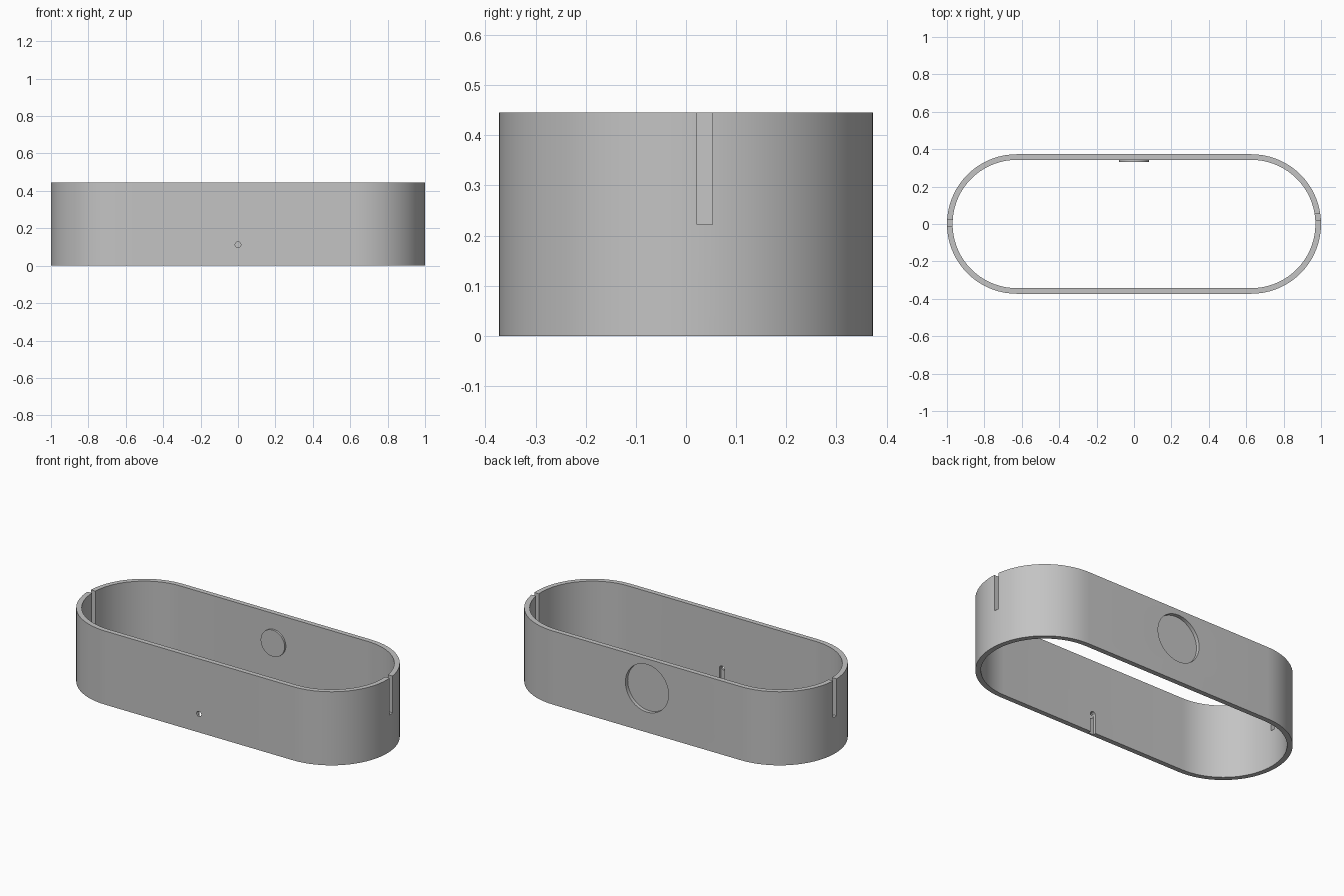
import bpy, bmesh, math

cube = bpy.data.objects.get("Cube")
if cube:
    bpy.data.objects.remove(cube, do_unlink=True)

HEIGHT = 0.445
STRAIGHT = 0.627     # half length of the straight sides
RADIUS = 0.373
WALL = 0.03
SEGMENTS = 36        # per rounded end

grey = bpy.data.materials.new("light_grey")
grey.use_nodes = True
colour = (0.55, 0.55, 0.55, 1)
grey.diffuse_color = colour
grey.node_tree.nodes["Principled BSDF"].inputs["Base Color"].default_value = colour


def add_object(name, bm):
    bmesh.ops.recalc_face_normals(bm, faces=bm.faces)
    mesh = bpy.data.meshes.new(name)
    bm.to_mesh(mesh)
    bm.free()
    mesh.materials.append(grey)
    obj = bpy.data.objects.new(name, mesh)
    bpy.context.collection.objects.link(obj)
    return obj


def stadium(radius):
    points = []
    for side in (1, -1):
        for i in range(SEGMENTS + 1):
            a = -math.pi / 2 + math.pi * i / SEGMENTS
            points.append((side * (STRAIGHT + radius * math.cos(a)),
                           side * radius * math.sin(a)))
    return points


def prism(name, points, to_3d, low, high):
    """Extrude a closed outline between two depths."""
    bm = bmesh.new()
    rings = [[bm.verts.new(to_3d(u, v, d)) for u, v in points] for d in (low, high)]
    n = len(points)
    for ring in rings:
        bm.faces.new(ring)
    for i in range(n):
        j = (i + 1) % n
        bm.faces.new((rings[0][i], rings[0][j], rings[1][j], rings[1][i]))
    return add_object(name, bm)


def along_y(u, v, d):
    return (u, d, v)


def along_x(u, v, d):
    return (d, u, v)


def arc(z, radius, sides, sweep=2 * math.pi):
    return [(radius * math.cos(sweep * i / sides), z + radius * math.sin(sweep * i / sides))
            for i in range(sides)]


def smooth(obj):
    bpy.ops.object.select_all(action='DESELECT')
    obj.select_set(True)
    bpy.context.view_layer.objects.active = obj
    bpy.ops.object.shade_smooth_by_angle(angle=math.radians(30))


# Open band with straight sides and rounded ends
bm = bmesh.new()
rings = [[bm.verts.new((x, y, z)) for x, y in stadium(r)]
         for r, z in ((RADIUS, 0), (RADIUS, HEIGHT),
                      (RADIUS - WALL, HEIGHT), (RADIUS - WALL, 0))]
count = len(rings[0])
for k in range(4):
    a, b = rings[k], rings[(k + 1) % 4]
    for i in range(count):
        j = (i + 1) % count
        bm.faces.new((a[i], a[j], b[j], b[i]))
band = add_object("rounded_band", bm)


def slot_outline(y0, y1):
    return [(y0, 0.222), (y1, 0.222), (y1, HEIGHT + 0.1), (y0, HEIGHT + 0.1)]


# Cutters: end slots, back recess, front hole and its inner groove
inner = RADIUS - WALL
hole_z = 0.112
groove = [(0.017 * math.cos(math.pi * i / 10), hole_z + 0.017 * math.sin(math.pi * i / 10))
          for i in range(11)] + [(-0.017, -0.05), (0.017, -0.05)]
cutters = [
    prism("left_slot_cutter", slot_outline(0.022, 0.053), along_x, 0.9, 1.1),
    prism("right_slot_cutter", slot_outline(-0.01, 0.021), along_x, -1.1, -0.9),
    prism("recess_cutter", arc(0.267, 0.144, 64), along_y, RADIUS - 0.022, 0.5),
    prism("groove_cutter", groove, along_y, -inner - 0.018, -0.25),
    prism("hole_cutter", arc(hole_z, 0.016, 12), along_y, -0.5, -0.3),
]
bpy.context.view_layer.objects.active = band
for cutter in cutters:
    cutter.hide_render = True
    mod = band.modifiers.new(cutter.name, 'BOOLEAN')
    mod.operation = 'DIFFERENCE'
    mod.solver = 'EXACT'
    mod.object = cutter
    bpy.ops.object.modifier_apply(modifier=mod.name)
for cutter in cutters:
    bpy.data.objects.remove(cutter, do_unlink=True)
smooth(band)

# Round pad on the inside of the back wall
pad = prism("inner_round_pad", arc(0.27, 0.08, 48), along_y, inner - 0.012, inner + 0.002)
smooth(pad)
